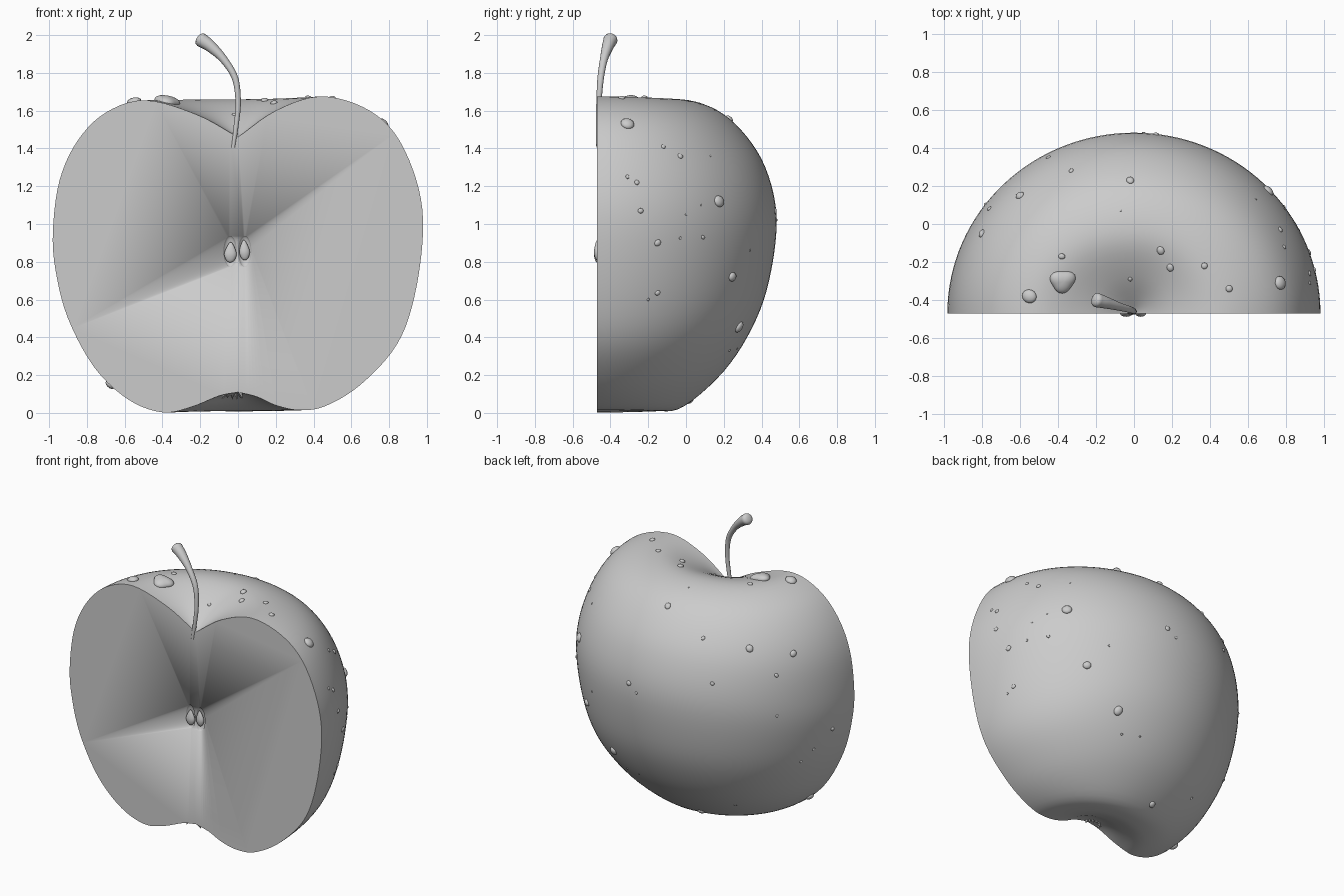
import bpy, bmesh, math, random
from mathutils import Vector, Matrix
from mathutils.bvhtree import BVHTree

if "Cube" in bpy.data.objects:
    bpy.data.objects.remove(bpy.data.objects["Cube"])

random.seed(4)
CUT = -0.47  # y of the sliced face; the apple's axis lies on it


def catmull(pts, steps):
    """Smooth curve through points of any dimension."""
    p = [Vector(q) for q in pts]
    p = [2 * p[0] - p[1]] + p + [2 * p[-1] - p[-2]]
    out = []
    for i in range(1, len(p) - 2):
        a, b, c, d = p[i - 1:i + 3]
        for k in range(steps):
            t = k / steps
            out.append(0.5 * (2 * b + (c - a) * t + (2 * a - 5 * b + 4 * c - d) * t * t
                              + (3 * b - a - 3 * c + d) * t ** 3))
    return out + [p[-2]]


def finish(bm, name, angle=50):
    bmesh.ops.recalc_face_normals(bm, faces=bm.faces[:])
    me = bpy.data.meshes.new(name)
    bm.to_mesh(me)
    bm.free()
    ob = bpy.data.objects.new(name, me)
    bpy.context.collection.objects.link(ob)
    bpy.ops.object.select_all(action='DESELECT')
    ob.select_set(True)
    bpy.context.view_layer.objects.active = ob
    bpy.ops.object.shade_smooth_by_angle(angle=math.radians(angle))
    return ob


def ellipsoid(bm, matrix, seg=20, rings=14):
    return bmesh.ops.create_uvsphere(bm, u_segments=seg, v_segments=rings,
                                     radius=1, matrix=matrix)['verts']


# Half apple: three (radius, z) profiles blended around the axis
right = [(0, .11), (.1, .085), (.2, .04), (.32, .015), (.46, .035), (.65, .15), (.84, .36), (.935, .62),
         (.98, .97), (.945, 1.23), (.83, 1.48), (.66, 1.62), (.43, 1.675), (.2, 1.6), (0, 1.46)]
back = [(0, .11), (.1, .085), (.2, .04), (.32, .01), (.46, .035), (.67, .22), (.82, .45), (.91, .70),
        (.95, 1.03), (.89, 1.3), (.76, 1.5), (.6, 1.62), (.4, 1.66), (.2, 1.59), (0, 1.46)]
left = [(0, .11), (.1, .09), (.25, .03), (.4, .003), (.58, .07), (.76, .24), (.9, .5), (.965, .75),
        (.98, .96), (.945, 1.23), (.85, 1.44), (.7, 1.59), (.49, 1.655), (.22, 1.58), (0, 1.46)]
right, back, left = (catmull(p, 5) for p in (right, back, left))
N, SEG = len(right), 64
bm = bmesh.new()
bottom = bm.verts.new((0, CUT, .11))
top = bm.verts.new((0, CUT, 1.46))
cols = []
for j in range(SEG + 1):
    th = math.pi * j / SEG
    c, s = math.cos(th), math.sin(th)
    side = right if c > 0 else left
    col = [bottom]
    for i in range(1, N - 1):
        q = side[i] * c * c + back[i] * (1 - c * c)
        col.append(bm.verts.new((q.x * c, CUT + q.x * s, q.y)))
    cols.append(col + [top])
for a, b in zip(cols, cols[1:]):
    for i in range(N - 1):
        ring = [a[i], b[i], b[i + 1], a[i + 1]]
        bm.faces.new(list(dict.fromkeys(ring)))
bm.faces.new(cols[0] + cols[-1][-2:0:-1])
bm.normal_update()
bmesh.ops.recalc_face_normals(bm, faces=bm.faces[:])
tree = BVHTree.FromBMesh(bm)
apple = finish(bm, "half_apple")

# Shallow seed pockets cut into the sliced face
bm = bmesh.new()
for x in (-.042, .036):
    ellipsoid(bm, Matrix.LocRotScale((x, CUT, .855), None, (.036, .022, .082)))
pockets = finish(bm, "seed_pocket_cutter")
pockets.hide_render = True
pockets.hide_viewport = True
mod = apple.modifiers.new("seed_pockets", 'BOOLEAN')
mod.operation = 'DIFFERENCE'
mod.solver = 'EXACT'
mod.object = pockets

# Teardrop seeds
bm = bmesh.new()
for x, z, tilt, w in ((-.04, .85, .03, .034), (.034, .862, -.06, .029)):
    vs = ellipsoid(bm, Matrix.Identity(4))
    m = Matrix.Translation((x, CUT, z)) @ Matrix.Rotation(tilt, 4, 'Y')
    for v in vs:
        k = 1 - .4 * max(0, v.co.z + .2)
        v.co = m @ Vector((v.co.x * k * w, v.co.y * k * .018, v.co.z * .054))
finish(bm, "seeds")

# Curved stem: a tube swept along a path of (x, y, z, radius)
path = catmull([(-.026, -.464, 1.405, .011), (-.01, -.464, 1.52, .013), (.001, -.461, 1.64, .014),
                (-.015, -.452, 1.77, .017), (-.075, -.435, 1.87, .021), (-.145, -.414, 1.94, .031),
                (-.195, -.4, 1.975, .038)], 6)
tip = path[-1].copy()
axis = (path[-1] - path[-2]).xyz.normalized()
for d, r in ((.012, .034), (.02, .022), (.022, .008)):
    p = tip.xyz + axis * d
    path.append(Vector((*p, r)))
bm = bmesh.new()
rings = []
for i, p in enumerate(path):
    t = (path[min(i + 1, len(path) - 1)].xyz - path[max(i - 1, 0)].xyz).normalized()
    u = t.cross(Vector((0, 1, 0))).normalized()
    w = t.cross(u)
    rings.append([bm.verts.new(p.xyz + p.w * (u * math.cos(k * math.tau / 16) + w * math.sin(k * math.tau / 16)))
                  for k in range(16)])
for a, b in zip(rings, rings[1:]):
    for k in range(16):
        bm.faces.new((a[k], a[k - 1], b[k - 1], b[k]))
bm.faces.new(rings[0])
bm.faces.new(rings[-1])
finish(bm, "stem")

# Dry sepals under the apple
bm = bmesh.new()
for k in range(7):
    a = math.pi * (k + .5) / 7
    out = Vector((math.cos(a), math.sin(a), 0))
    d = (out * random.uniform(.3, .9) - Vector((0, 0, 1))).normalized()
    h = random.uniform(.035, .055)
    m = (Matrix.Translation(Vector((-.03, CUT + .008, .105)) + out * .045 + d * h * .35)
         @ d.to_track_quat('Z', 'Y').to_matrix().to_4x4())
    bmesh.ops.create_cone(bm, cap_ends=True, segments=5, radius1=.013, radius2=.001, depth=h, matrix=m)
finish(bm, "calyx_sepals", 30)

# Water droplets, projected on the skin from three directions: (across, up, size)
from_top = [(-.55, -.38, .036), (-.38, -.17, .017), (-.60, .15, .024), (-.76, .08, .014),
            (-.80, -.05, .022), (-.73, .20, .034), (-.33, .28, .014), (-.45, .35, .013), (-.02, .23, .021),
            (-.27, .45, .02), (.14, -.14, .021), (.19, -.23, .02), (.37, -.22, .017), (.50, -.34, .019),
            (-.02, -.29, .012), (-.07, .07, .005)]
from_right = [(-.31, 1.53, .037), (-.12, 1.41, .012), (-.03, 1.36, .015), (.13, 1.36, .006), (-.31, 1.25, .011),
              (-.26, 1.22, .014), (-.24, 1.07, .014), (.175, 1.12, .031), (0, 1.05, .006), (.08, 1.1, .005),
              (-.15, .90, .018), (-.03, .925, .008), (.09, .93, .011), (.245, .72, .028), (.34, .86, .007),
              (-.15, .635, .014), (-.20, .6, .008), (.28, .455, .031), (.23, .33, .008), (.27, .34, .006),
              (.47, 1.07, .017)]
from_back_left = [(-.31, .77, .01), (.59, .63, .01), (.94, .55, .014), (.82, .42, .01), (.74, .34, .01),
                  (.79, .12, .03), (.32, .06, .01), (.10, .02, .022)]
az, el = math.radians(34), math.radians(25)
cam = Vector((-math.sin(az) * math.cos(el), math.cos(az) * math.cos(el), math.sin(el)))
side = Vector((-math.cos(az), -math.sin(az), 0))
views = [(from_top, Vector((1, 0, 0)), Vector((0, 1, 0)), Vector((0, 0, 1))),
         (from_right, Vector((0, 1, 0)), Vector((0, 0, 1)), Vector((1, 0, 0))),
         (from_back_left, side, cam.cross(side), cam)]
bm = bmesh.new()


def droplet(a, b, r, u, v, w):
    hit, n, _, _ = tree.ray_cast(u * a + v * b + w * 5, -w)
    if hit:
        spin = Matrix.Rotation(random.uniform(0, math.tau), 4, 'Z')
        size = Matrix.Diagonal((r * random.uniform(.95, 1.1), r * random.uniform(.85, 1), r * .6, 1))
        ellipsoid(bm, Matrix.Translation(hit) @ n.to_track_quat('Z', 'Y').to_matrix().to_4x4() @ spin @ size, 16, 10)


for drops, u, v, w in views:
    for a, b, r in drops:
        droplet(a, b, r, u, v, w)
# Large uneven droplet beside the stem
blob = ellipsoid(bm, Matrix.Identity(4), 24, 14)
hit, n, _, _ = tree.ray_cast(Vector((-.375, -.3, 5)), Vector((0, 0, -1)))
m = Matrix.Translation(hit) @ n.to_track_quat('Z', 'Y').to_matrix().to_4x4()
turn = m.to_3x3().inverted()
for v in blob:
    a = math.atan2(v.co.y, v.co.x)
    k = .064 * (1 + .12 * math.cos(3 * (a - .5)))
    flat = turn @ Vector((v.co.x * k * 1.05, v.co.y * k * .92, 0))
    v.co = m @ Vector((flat.x, flat.y, v.co.z * .032))
finish(bm, "water_droplets", 60)
